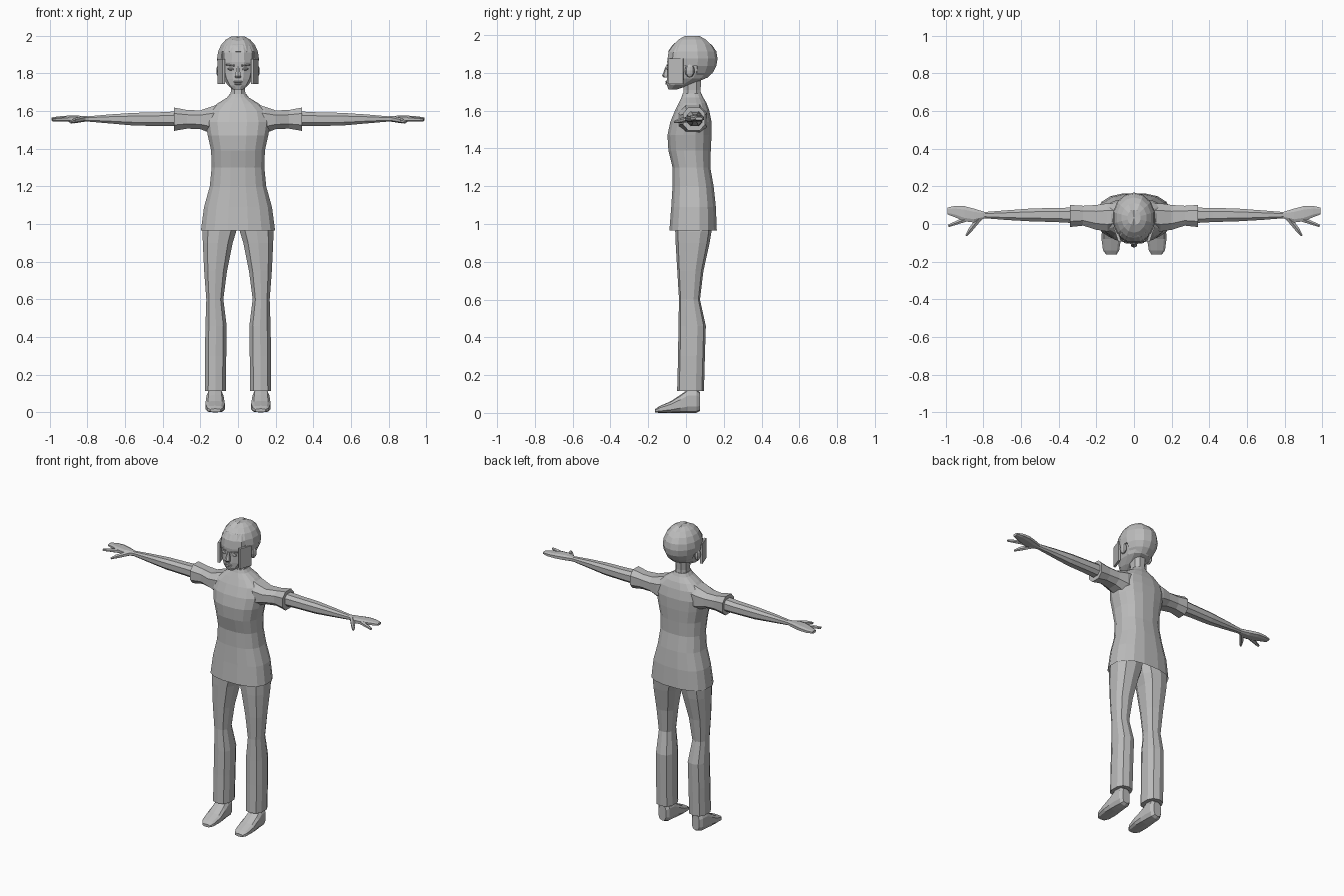
import bpy, bmesh
from math import cos, sin, pi, copysign
from mathutils import Vector

cube = bpy.data.objects.get("Cube")
if cube:
    bpy.data.objects.remove(cube, do_unlink=True)

GREY = (0.5, 0.5, 0.5, 1.0)
grey = bpy.data.materials.new("plain_grey")
grey.use_nodes = True
grey.diffuse_color = GREY
grey.node_tree.nodes["Principled BSDF"].inputs["Base Color"].default_value = GREY


def finish(name, bm, mirror=False):
    bmesh.ops.recalc_face_normals(bm, faces=bm.faces)
    mesh = bpy.data.meshes.new(name)
    bm.to_mesh(mesh)
    bm.free()
    mesh.materials.append(grey)
    obj = bpy.data.objects.new(name, mesh)
    bpy.context.collection.objects.link(obj)
    if mirror:
        mod = obj.modifiers.new("mirror", "MIRROR")
        mod.use_mirror_merge = False
    return obj


def loft(name, axis, rings, sides=10, power=0.8, mirror=False, open_start=False):
    """Skin rings of (position, a_min, a_max, b_min, b_max) along an axis."""
    bm = bmesh.new()
    loops = []
    for pos, a0, a1, b0, b1 in rings:
        loop = []
        for i in range(sides):
            t = 2 * pi * (i + 0.5) / sides
            c, s = cos(t), sin(t)
            a = (a0 + a1) / 2 + (a1 - a0) / 2 * copysign(abs(c) ** power, c)
            b = (b0 + b1) / 2 + (b1 - b0) / 2 * copysign(abs(s) ** power, s)
            co = {"x": (pos, a, b), "y": (a, pos, b), "z": (a, b, pos)}[axis]
            loop.append(bm.verts.new(co))
        loops.append(loop)
    for lo, hi in zip(loops, loops[1:]):
        for i in range(sides):
            j = (i + 1) % sides
            bm.faces.new((lo[i], lo[j], hi[j], hi[i]))
    if not open_start:
        bm.faces.new(loops[0])
    bm.faces.new(loops[-1])
    return finish(name, bm, mirror)


def rod(name, start, end, r1, r2, sides=6, mirror=True):
    """Tapered rod between two points."""
    a, b = Vector(start), Vector(end)
    bm = bmesh.new()
    bmesh.ops.create_cone(bm, cap_ends=True, segments=sides, radius1=r1,
                          radius2=r2, depth=(b - a).length)
    turn = (b - a).to_track_quat("Z", "Y").to_matrix()
    bmesh.ops.rotate(bm, verts=bm.verts, matrix=turn)
    bmesh.ops.translate(bm, verts=bm.verts, vec=(a + b) / 2)
    return finish(name, bm, mirror)


def ball(name, centre, radii, mirror=False):
    bm = bmesh.new()
    bmesh.ops.create_uvsphere(bm, u_segments=8, v_segments=6, radius=1)
    bmesh.ops.scale(bm, verts=bm.verts, vec=radii)
    bmesh.ops.translate(bm, verts=bm.verts, vec=centre)
    return finish(name, bm, mirror)


# Tunic with an open hem, and its flared sleeves
loft("tunic", "z", [
    (0.965, -.20, .20, -.09, .165), (1.09, -.183, .183, -.08, .16),
    (1.20, -.152, .152, -.073, .148), (1.30, -.142, .142, -.073, .13),
    (1.39, -.145, .145, -.095, .133), (1.47, -.163, .163, -.10, .137),
    (1.54, -.175, .175, -.085, .137), (1.60, -.16, .16, -.06, .125),
    (1.64, -.11, .11, -.04, .11), (1.67, -.06, .06, -.025, .092),
    (1.69, -.044, .044, -.018, .083)], sides=16, open_start=True)
loft("sleeve", "x", [
    (.08, -.03, .11, 1.46, 1.648), (.14, -.045, .115, 1.475, 1.628),
    (.20, -.035, .105, 1.50, 1.606), (.27, -.012, .10, 1.503, 1.608),
    (.34, -.02, .105, 1.49, 1.622)], sides=8, mirror=True)

# Bare arms and hands
loft("arm", "x", [
    (.28, .0, .09, 1.515, 1.602), (.42, .008, .088, 1.518, 1.595),
    (.55, .012, .084, 1.52, 1.592), (.68, .02, .074, 1.532, 1.583),
    (.80, .03, .064, 1.543, 1.572)], sides=8, mirror=True)
loft("hand", "x", [
    (.79, .03, .064, 1.543, 1.572), (.85, .006, .084, 1.54, 1.576),
    (.90, .012, .097, 1.543, 1.576), (.95, .034, .098, 1.545, 1.572),
    (.99, .05, .088, 1.549, 1.566)], sides=8, power=.7, mirror=True)
rod("index_finger", (.88, .03, 1.558), (.985, -.01, 1.553), .016, .008)
rod("thumb", (.82, .03, 1.558), (.872, -.035, 1.547), .016, .013)
rod("thumb_tip", (.868, -.03, 1.548), (.89, -.062, 1.54), .013, .006)

# Trousers
loft("trouser_leg", "z", [
    (.115, .062, .178, -.047, .095), (.30, .06, .178, -.042, .10),
    (.46, .058, .175, -.04, .105), (.60, .076, .17, -.037, .074),
    (.75, .056, .182, -.046, .092), (.90, .025, .19, -.055, .125),
    (.96, .006, .192, -.057, .135), (1.03, -.005, .175, -.055, .13)],
    sides=10, mirror=True)

# Bare feet
loft("foot", "y", [
    (-.163, .092, .148, .002, .02), (-.14, .077, .166, 0, .036),
    (-.08, .068, .174, 0, .062), (-.03, .072, .172, 0, .095),
    (.01, .076, .168, 0, .125), (.055, .08, .164, 0, .125),
    (.074, .095, .15, .01, .11)], sides=10, power=.65, mirror=True)

# Neck and head
loft("neck", "z", [(1.66, -.046, .046, -.02, .085), (1.71, -.04, .04, -.015, .08),
                   (1.78, -.044, .044, -.02, .085)], sides=8)
loft("head", "z", [
    (1.713, -.026, .026, -.094, -.045), (1.735, -.055, .055, -.102, .02),
    (1.77, -.08, .08, -.103, .105), (1.81, -.092, .092, -.10, .135),
    (1.86, -.098, .098, -.103, .145), (1.91, -.097, .097, -.096, .145),
    (1.95, -.08, .08, -.07, .12), (1.98, -.04, .04, -.02, .08)], sides=12)
ball("ear", (.1, .02, 1.812), (.015, .026, .036), mirror=True)

# Face details
loft("nose", "z", [(1.775, -.016, .016, -.118, -.09), (1.785, -.018, .018, -.126, -.09),
                   (1.835, -.007, .007, -.108, -.09)], sides=6)
for lip, z, half in (("upper_lip", 1.754, .026), ("lower_lip", 1.743, .021)):
    ball(lip, (0, -.1, z), (half, .01, .006))
ball("eye", (.038, -.094, 1.822), (.018, .01, .007), mirror=True)
rod("brow", (.018, -.1, 1.84), (.062, -.088, 1.846), .005, .004, sides=4)

# Short hair: a faceted cap cut away round the face
bm = bmesh.new()
bmesh.ops.create_uvsphere(bm, u_segments=14, v_segments=10, radius=1)
bmesh.ops.scale(bm, verts=bm.verts, vec=(.114, .134, .127))
bmesh.ops.translate(bm, verts=bm.verts, vec=(0, .033, 1.875))


def below_hairline(face):
    c = face.calc_center_median()
    line = 1.91 if c.y < -.035 else 1.85 if c.y < .045 else 1.765
    return c.z < line


bmesh.ops.delete(bm, geom=[f for f in bm.faces if below_hairline(f)], context="FACES")
for v in bm.verts:
    if v.co.z > 1.94 and abs(v.co.x) < .01:
        v.co.z -= .008
hair = finish("hair_cap", bm)
shell = hair.modifiers.new("thickness", "SOLIDIFY")
shell.thickness = .015
shell.offset = -1

# Straight locks hanging in front of the ears
bm = bmesh.new()
bmesh.ops.create_cube(bm, size=1)
for v in bm.verts:
    front, outer, top = v.co.y < 0, v.co.x > 0, v.co.z > 0
    v.co = Vector((.068 if front else .096, -.092 if front else -.012,
                   1.875 if top else 1.742))
    if outer:
        v.co += Vector((.014, -.004, 0))
finish("side_lock", bm, mirror=True)
